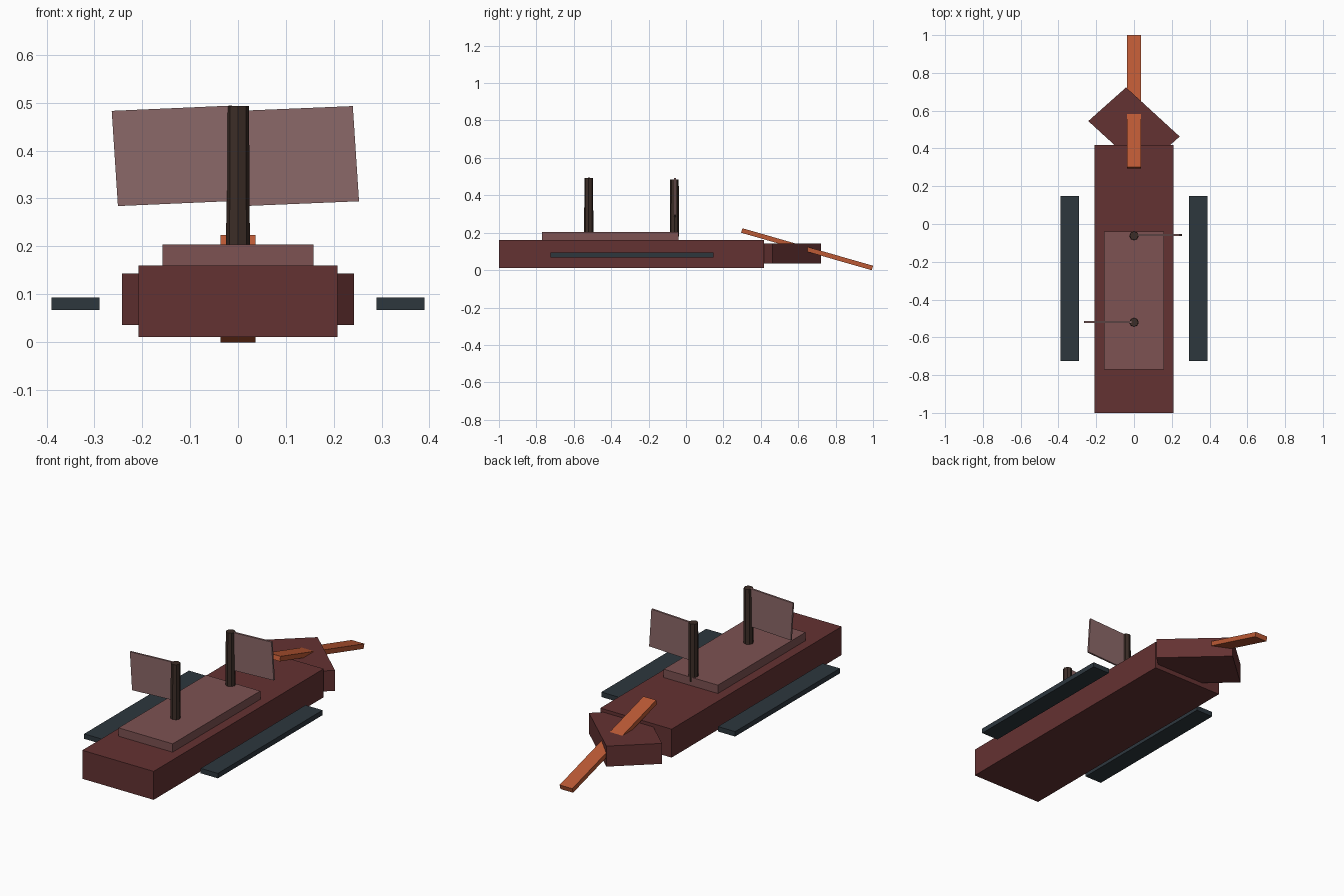
import bpy, bmesh, math

if "Cube" in bpy.data.objects:
    bpy.data.objects.remove(bpy.data.objects["Cube"])


def material(name, rgb):
    m = bpy.data.materials.new(name)
    m.diffuse_color = (*rgb, 1)
    m.use_nodes = True
    m.node_tree.nodes["Principled BSDF"].inputs["Base Color"].default_value = m.diffuse_color
    return m


RED = material("hull_red", (0.127, 0.032, 0.032))
ROSE = material("deck_rose", (0.205, 0.084, 0.084))
SAIL = material("sail_rose", (0.26, 0.14, 0.14))
SLATE = material("slate", (0.026, 0.038, 0.048))
WOOD = material("dark_wood", (0.045, 0.026, 0.02))
ORANGE = material("orange", (0.50, 0.10, 0.035))


def finish(bm, name, mat):
    bmesh.ops.recalc_face_normals(bm, faces=bm.faces[:])
    me = bpy.data.meshes.new(name)
    bm.to_mesh(me)
    bm.free()
    me.materials.append(mat)
    ob = bpy.data.objects.new(name, me)
    bpy.context.collection.objects.link(ob)
    return ob


def prism(name, mat, profile, direction):
    """Extrude a closed 3D outline along a vector."""
    bm = bmesh.new()
    face = bm.faces.new([bm.verts.new(p) for p in profile])
    ext = bmesh.ops.extrude_face_region(bm, geom=[face])["geom"]
    verts = [g for g in ext if isinstance(g, bmesh.types.BMVert)]
    bmesh.ops.translate(bm, verts=verts, vec=direction)
    return finish(bm, name, mat)


def box(name, mat, lo, hi):
    outline = [(lo[0], lo[1], lo[2]), (hi[0], lo[1], lo[2]),
               (hi[0], hi[1], lo[2]), (lo[0], hi[1], lo[2])]
    return prism(name, mat, outline, (0, 0, hi[2] - lo[2]))


# hull and raised deck
box("hull", RED, (-0.208, -1.0, 0.01), (0.208, 0.417, 0.16))
box("deck", ROSE, (-0.158, -0.77, 0.15), (0.158, -0.04, 0.204))

# skewed bow block
prism("bow", RED, [(-0.042, 0.723, 0.035), (-0.242, 0.545, 0.035),
                   (0.042, 0.285, 0.035), (0.242, 0.463, 0.035)], (0, 0, 0.108))

# side floats
for side, s in (("left", -1), ("right", 1)):
    xs = sorted((0.29 * s, 0.39 * s))
    box(side + "_float", SLATE, (xs[0], -0.725, 0.067), (xs[1], 0.148, 0.093))

# ramming spar, tilted down toward the tip
spar = box("bow_spar", ORANGE, (-0.037, -0.3635, -0.0125), (0.037, 0.3635, 0.0125))
spar.location = (0, 0.6475, 0.1115)
spar.rotation_euler.x = -math.radians(16)


# masts with tilted sails, one to each side
def mast(name, y, top):
    bm = bmesh.new()
    bmesh.ops.create_cone(bm, cap_ends=True, segments=8, radius1=0.025,
                          radius2=0.023, depth=top - 0.18)
    bmesh.ops.translate(bm, verts=bm.verts[:], vec=(0, y, (top + 0.18) / 2))
    finish(bm, name, WOOD)


mast("front_mast", -0.52, 0.493)
mast("rear_mast", -0.062, 0.485)
prism("front_sail", SAIL, [(-0.264, -0.524, 0.483), (-0.251, -0.524, 0.284),
                           (0.0, -0.524, 0.295), (-0.013, -0.524, 0.494)], (0, 0.01, 0))
prism("rear_sail", SAIL, [(0.24, -0.064, 0.493), (0.253, -0.064, 0.294),
                          (0.013, -0.064, 0.284), (0.0, -0.064, 0.483)], (0, 0.01, 0))
